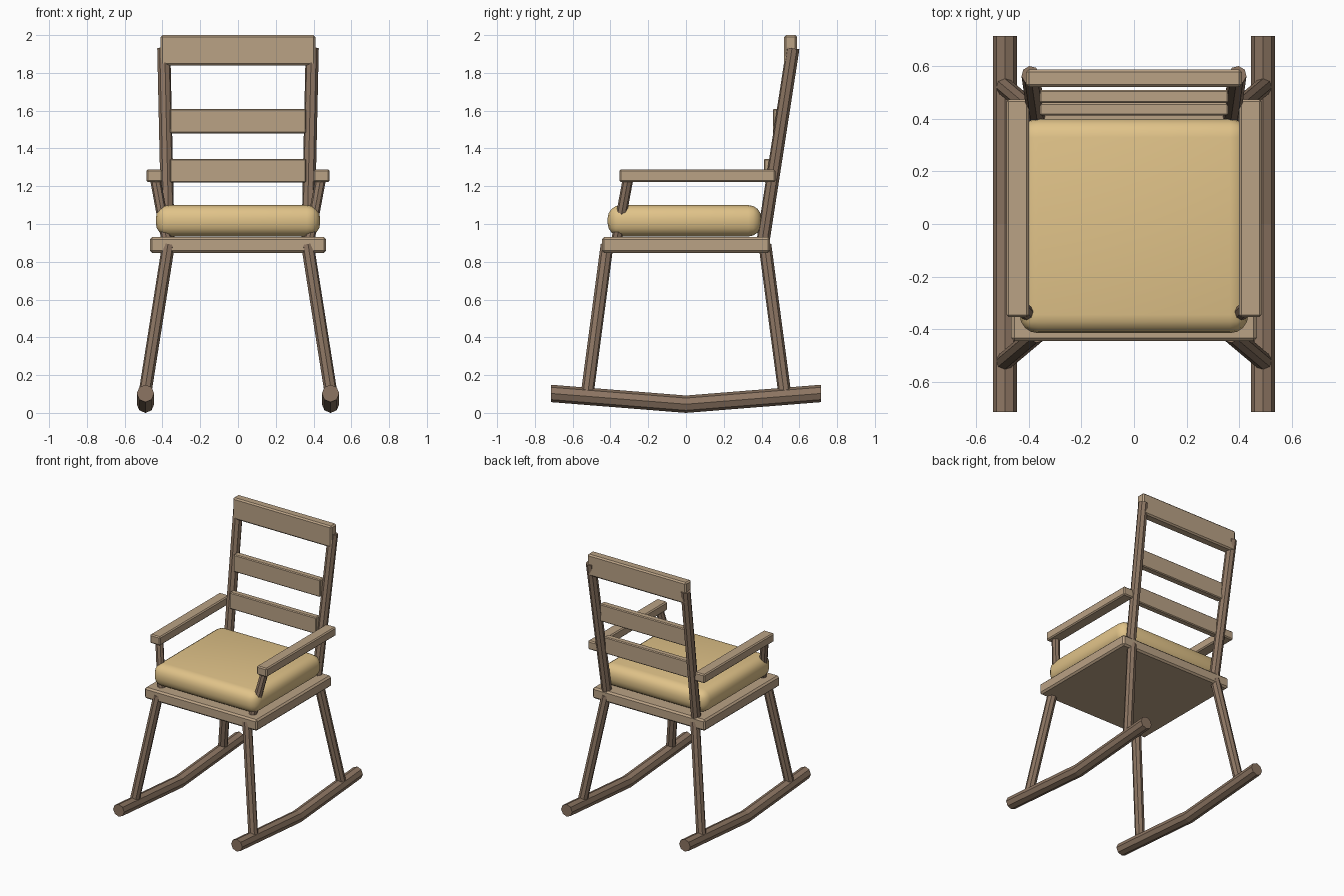
import bpy, bmesh, math
from mathutils import Vector

if "Cube" in bpy.data.objects:
    bpy.data.objects.remove(bpy.data.objects["Cube"])


def material(name, rgb):
    m = bpy.data.materials.new(name)
    m.diffuse_color = (*rgb, 1)
    m.use_nodes = True
    m.node_tree.nodes["Principled BSDF"].inputs["Base Color"].default_value = m.diffuse_color
    return m


LIGHT = material("light wood", (0.49, 0.36, 0.235))
DARK = material("dark wood", (0.262, 0.178, 0.122))
FABRIC = material("cushion fabric", (0.75, 0.546, 0.25))


def finish(name, bm, mat):
    bmesh.ops.recalc_face_normals(bm, faces=bm.faces)
    me = bpy.data.meshes.new(name)
    bm.to_mesh(me)
    bm.free()
    me.materials.append(mat)
    ob = bpy.data.objects.new(name, me)
    bpy.context.collection.objects.link(ob)
    return ob


def box(name, lo, hi, mat, bevel=0.01, segments=1):
    """Box between two corners with bevelled edges."""
    bm = bmesh.new()
    bmesh.ops.create_cube(bm, size=1)
    for v in bm.verts:
        v.co = [l + (c + 0.5) * (h - l) for c, l, h in zip(v.co, lo, hi)]
    bmesh.ops.bevel(bm, geom=bm.edges[:], offset=bevel, segments=segments,
                    profile=0.5, affect='EDGES')
    return finish(name, bm, mat)


def rod(name, a, b, r, mat, sides=8):
    """Straight faceted rod from a to b."""
    a, b = Vector(a), Vector(b)
    bm = bmesh.new()
    bmesh.ops.create_cone(bm, cap_ends=True, segments=sides, radius1=r,
                          radius2=r, depth=(b - a).length)
    rot = (b - a).to_track_quat('Z', 'Y')
    for v in bm.verts:
        v.co = rot @ v.co + (a + b) / 2
    return finish(name, bm, mat)


def rocker(name, x, path, r, mat, sides=8):
    """Bent runner: upright rings along a (y, z) path."""
    bm = bmesh.new()
    rings = []
    for y, z in path:
        ring = []
        for i in range(sides):
            t = 2 * math.pi * i / sides
            ring.append(bm.verts.new((x + r * math.cos(t), y, z + r * math.sin(t))))
        rings.append(ring)
    for p, q in zip(rings, rings[1:]):
        for i in range(sides):
            j = (i + 1) % sides
            bm.faces.new((p[i], p[j], q[j], q[i]))
    bm.faces.new(rings[0])
    bm.faces.new(rings[-1])
    return finish(name, bm, mat)


# Seat and cushion
box("seat", (-0.467, -0.445, 0.847), (0.467, 0.445, 0.93), LIGHT, 0.012)
cushion = box("cushion", (-0.435, -0.415, 0.934), (0.435, 0.4, 1.10), FABRIC, 0.07, 4)
cushion.data.shade_smooth()

# Back rail and slats
box("top_rail", (-0.41, 0.52, 1.84), (0.41, 0.588, 2.0), LIGHT)
box("upper_slat", (-0.36, 0.46, 1.48), (0.36, 0.51, 1.61), LIGHT, 0.006)
box("lower_slat", (-0.36, 0.413, 1.22), (0.36, 0.46, 1.345), LIGHT, 0.006)

# Parts repeated on each side
for s, side in ((-1, "left"), (1, "right")):
    rocker(side + "_rocker", s * 0.49, [(-0.715, 0.103), (0, 0.046), (0.715, 0.103)],
           0.046, DARK)
    for d, end in ((-1, "front"), (1, "back")):
        rod(f"{side}_{end}_leg", (s * 0.493, d * 0.523, 0.10),
            (s * 0.368, d * 0.418, 0.89), 0.034, DARK)
    rod(side + "_back_post", (s * 0.37, 0.405, 0.89), (s * 0.393, 0.566, 1.93),
        0.035, DARK)
    rod(side + "_arm_support", (s * 0.375, -0.37, 0.90), (s * 0.44, -0.305, 1.25),
        0.028, DARK)
    x0, x1 = sorted((s * 0.4, s * 0.485))
    box(side + "_armrest", (x0, -0.353, 1.222), (x1, 0.474, 1.288), LIGHT, 0.008)
